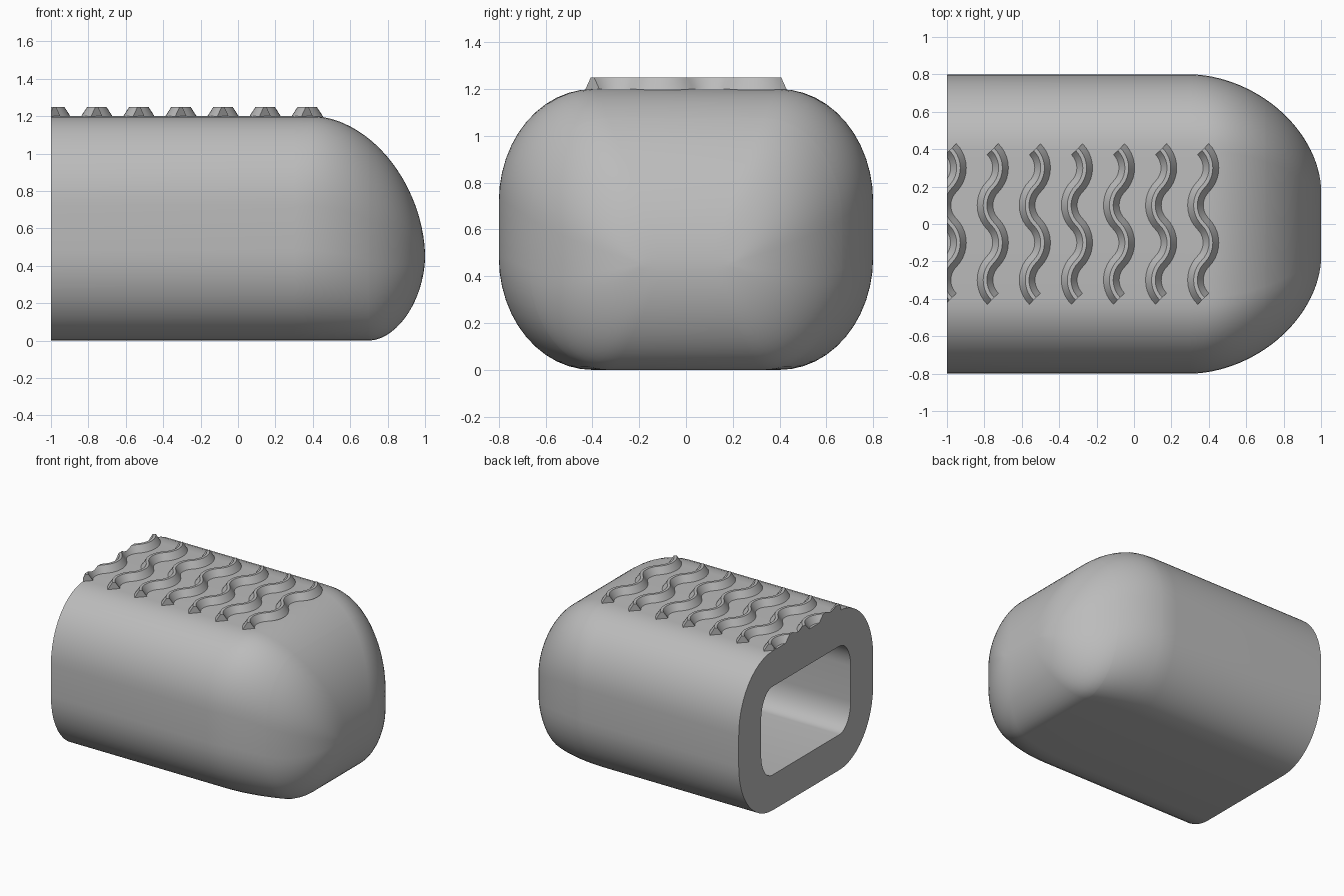
import bpy, bmesh
from math import sin, cos, pi
from mathutils import Vector

cube = bpy.data.objects.get("Cube")
if cube:
    bpy.data.objects.remove(cube, do_unlink=True)

grey = bpy.data.materials.new("plain grey")
grey.use_nodes = True
colour = (0.5, 0.5, 0.5, 1)
grey.diffuse_color = colour
grey.node_tree.nodes["Principled BSDF"].inputs["Base Color"].default_value = colour


def finish(bm, name, angle):
    bmesh.ops.remove_doubles(bm, verts=bm.verts, dist=0.0005)
    bmesh.ops.recalc_face_normals(bm, faces=bm.faces)
    mesh = bpy.data.meshes.new(name)
    bm.to_mesh(mesh)
    bm.free()
    mesh.materials.append(grey)
    obj = bpy.data.objects.new(name, mesh)
    bpy.context.collection.objects.link(obj)
    bpy.ops.object.select_all(action='DESELECT')
    obj.select_set(True)
    bpy.context.view_layer.objects.active = obj
    bpy.ops.object.shade_smooth_by_angle(angle=angle)
    return obj


def skin(bm, rings):
    rows = [[bm.verts.new(p) for p in ring] for ring in rings]
    for a, b in zip(rows, rows[1:]):
        for i in range(len(a)):
            j = (i + 1) % len(a)
            bm.faces.new((a[i], a[j], b[j], b[i]))
    return rows


# Shell: rounded tube with a closed nose, hollowed from the open end
WALL = 0.267
TIP_Z, TIP_HALF = 0.45, 0.18
CORNER_STEPS = 12


def fall(x, start, end, full, tip):
    """Rounded fall from full to tip between start and end."""
    u = min(max((x - start) / (end - start), 0), 1)
    return tip + (full - tip) * (1 - u ** 1.85) ** (1 / 1.85)


def section(x, inset, ry, rz):
    end = 1 - inset
    w = fall(x, 0.3, end, 0.8 - inset, TIP_HALF)
    top = fall(x, 0.4, end, 1.2 - inset, TIP_Z)
    low = fall(x, 0.7, end, inset, TIP_Z)
    ry, rz = ry * w, rz * (top - low)
    ring = []
    for q, (sy, sz) in enumerate([(1, 1), (-1, 1), (-1, -1), (1, -1)]):
        cy, cz = sy * (w - ry), (top - rz if sz > 0 else low + rz)
        for k in range(CORNER_STEPS + 1):
            a = (q + k / CORNER_STEPS) * pi / 2
            ring.append((x, cy + ry * cos(a), cz + rz * sin(a)))
    return ring


def stations(end):
    curve = {0.3 + (end - 0.3) * sin(i / 28 * pi / 2) for i in range(29)}
    return [-1] + sorted(curve | {0.4, 0.7})


bm = bmesh.new()
inner = [section(x, WALL, 0.25, 0.3) for x in reversed(stations(1 - WALL))]
outer = [section(x, 0, 0.5, 0.4) for x in stations(1)]
skin(bm, inner + outer)
finish(bm, "hollow_shell", 0.7)

# Grip ridges: chains of quarter arcs with a tapered section
RADIUS = 0.2 / 2 ** 0.5
PROFILE = [(-0.042, 1.18), (-0.042, 1.2), (-0.01, 1.25),
           (0.01, 1.25), (0.042, 1.2), (0.042, 1.18)]


def ridge(x0, name):
    rings = []
    for n in range(4):
        side = 1 if n % 2 == 0 else -1
        mid = 0.3 - 0.2 * n
        for k in range(0 if n == 0 else 1, 11):
            a = (0.5 - k / 10) * pi / 2
            across = Vector((cos(a), side * sin(a)))
            centre = Vector((x0 + side * RADIUS * (cos(a) - cos(pi / 4)),
                             mid + RADIUS * sin(a)))
            rings.append([(*(centre + across * s), z) for s, z in PROFILE])
    bm = bmesh.new()
    rows = skin(bm, rings)
    bm.faces.new(rows[0])
    bm.faces.new(rows[-1])
    # Trim flush with the open end
    if x0 < -0.9:
        cut = bmesh.ops.bisect_plane(
            bm, geom=bm.verts[:] + bm.edges[:] + bm.faces[:],
            plane_co=(-1, 0, 0), plane_no=(-1, 0, 0), clear_outer=True)
        edges = [e for e in cut["geom_cut"] if isinstance(e, bmesh.types.BMEdge)]
        bmesh.ops.holes_fill(bm, edges=edges)
    finish(bm, name, 0.5)


for i in range(7):
    ridge(0.37 - 0.225 * i, f"grip_ridge_{i + 1}")
